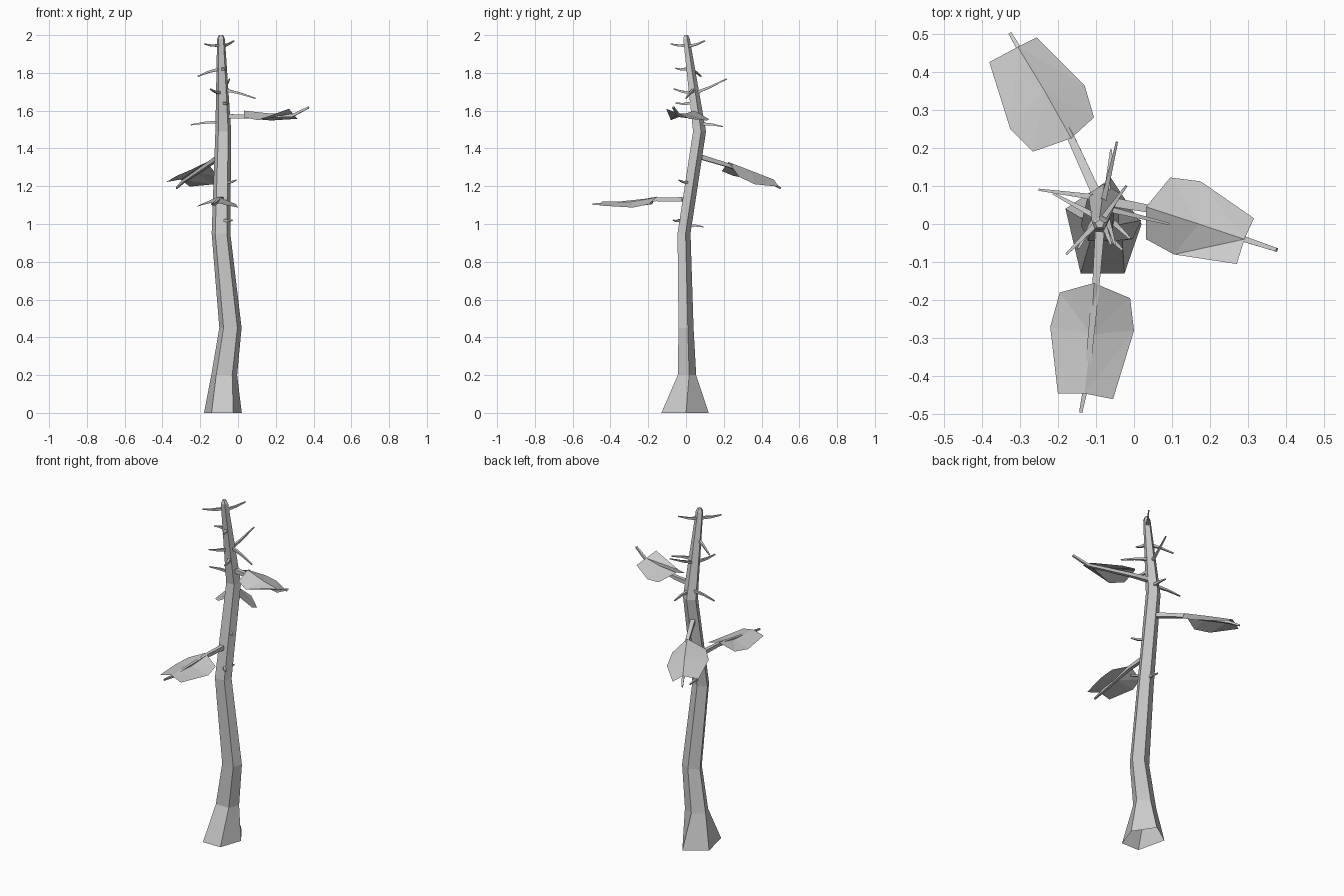
import bpy, bmesh, math
from mathutils import Vector

def finish(name, bm):
    bmesh.ops.recalc_face_normals(bm, faces=bm.faces)
    me = bpy.data.meshes.new(name)
    bm.to_mesh(me)
    bm.free()
    ob = bpy.data.objects.new(name, me)
    bpy.context.collection.objects.link(ob)
    return ob

def loft(bm, rings, cap_start=False):
    """Skin a list of equal-length rings, closing the far end."""
    vr = [[bm.verts.new(p) for p in r] for r in rings]
    n = len(vr[0])
    for a, b in zip(vr, vr[1:]):
        for i in range(n):
            bm.faces.new((a[i], a[(i + 1) % n], b[(i + 1) % n], b[i]))
    bm.faces.new(vr[-1])
    if cap_start:
        bm.faces.new(vr[0][::-1])

def limb(bm, pts, r0, r1, sides=4):
    """Tapered stick along a few points."""
    pts = [Vector(p) for p in pts]
    rings = []
    for i, p in enumerate(pts):
        d = (pts[min(i + 1, len(pts) - 1)] - pts[max(i - 1, 0)]).normalized()
        u = d.cross(Vector((0, 0, 1))).normalized()
        v = u.cross(d)
        r = r0 + (r1 - r0) * i / (len(pts) - 1)
        angs = [math.tau * (k + 0.5) / sides for k in range(sides)]
        rings.append([p + r * (u * math.cos(a) + v * math.sin(a)) for a in angs])
    loft(bm, rings, True)

# Five-sided trunk, flared and open at the foot
foot = [(-0.14, -0.13, 0), (-0.025, -0.13, 0), (0.02, 0, 0), (-0.06, 0.12, 0), (-0.18, 0.04, 0)]
path = [(-0.073, 0.0, 0.2, 0.072, 0.054), (-0.04, -0.004, 0.45, 0.062, 0.044),
        (-0.09, -0.014, 0.95, 0.052, 0.038), (-0.078, 0.068, 1.49, 0.044, 0.038),
        (-0.09, 0.001, 1.98, 0.022, 0.019), (-0.09, 0.0, 2.0, 0.012, 0.011)]
rings = [foot]
for x, y, z, rx, ry in path:
    rings.append([(x + rx * math.cos(math.radians(a)), y + ry * math.sin(math.radians(a)), z)
                  for a in (-126, -54, 18, 90, 162)])
bm = bmesh.new()
loft(bm, rings)
finish("trunk", bm)

# Branches carrying foliage, slightly bent
bm = bmesh.new()
limb(bm, [(-0.09, -0.02, 1.13), (-0.1, -0.16, 1.13), (-0.125, -0.42, 1.105), (-0.14, -0.495, 1.105)], 0.017, 0.006)
limb(bm, [(-0.07, 0.06, 1.57), (0.04, 0.04, 1.568), (0.29, -0.04, 1.575), (0.375, -0.068, 1.618)], 0.018, 0.007)
limb(bm, [(-0.09, 0.06, 1.36), (-0.165, 0.225, 1.31), (-0.29, 0.44, 1.225), (-0.325, 0.5, 1.19)], 0.018, 0.006)
finish("branches", bm)

# Foliage pads: a raised midrib (3 points) with a left and right edge (3 points each)
def pad(name, mid, left, right):
    bm = bmesh.new()
    m, l, r = [[bm.verts.new(p) for p in row] for row in (mid, left, right)]
    for e in (l, r):
        bm.faces.new((m[0], m[1], e[0]))
        bm.faces.new((m[1], e[1], e[0]))
        bm.faces.new((m[1], m[2], e[1]))
        bm.faces.new((m[2], e[2], e[1]))
    finish(name, bm)

pad("front_foliage",
    [(-0.105, -0.155, 1.145), (-0.112, -0.29, 1.12), (-0.13, -0.445, 1.118)],
    [(-0.195, -0.18, 1.105), (-0.22, -0.27, 1.092), (-0.2, -0.445, 1.1)],
    [(-0.01, -0.195, 1.105), (0.0, -0.28, 1.087), (-0.055, -0.46, 1.098)])
pad("right_foliage",
    [(0.032, 0.045, 1.6), (0.17, 0.0, 1.585), (0.29, -0.04, 1.585)],
    [(0.095, 0.122, 1.555), (0.175, 0.112, 1.548), (0.315, 0.015, 1.557)],
    [(0.032, -0.04, 1.565), (0.105, -0.08, 1.55), (0.27, -0.105, 1.61)])
pad("back_foliage",
    [(-0.165, 0.225, 1.328), (-0.235, 0.35, 1.28), (-0.305, 0.465, 1.235)],
    [(-0.265, 0.19, 1.28), (-0.325, 0.25, 1.255), (-0.38, 0.425, 1.222)],
    [(-0.105, 0.28, 1.25), (-0.13, 0.365, 1.21), (-0.255, 0.49, 1.198)])

# Bare twigs
twigs = [
    ((-0.1, 0, 1.945), (-0.178, -0.08, 1.953)), ((-0.085, 0.01, 1.94), (-0.02, 0.1, 1.97)),
    ((-0.1, 0.02, 1.82), (-0.212, 0.08, 1.782)), ((-0.08, 0, 1.82), (-0.06, -0.055, 1.825)),
    ((-0.085, 0.04, 1.69), (-0.045, 0.215, 1.768)), ((-0.1, 0.02, 1.695), (-0.147, -0.065, 1.715)),
    ((-0.07, 0.04, 1.71), (0.092, 0.0, 1.665)), ((-0.075, 0.03, 1.64), (-0.05, -0.055, 1.64)),
    ((-0.1, 0.07, 1.54), (-0.25, 0.09, 1.525)), ((-0.07, 0.09, 1.53), (-0.06, 0.195, 1.515)),
    ((-0.06, 0.01, 1.22), (-0.01, -0.038, 1.232)), ((-0.07, -0.03, 1.02), (-0.03, -0.068, 1.02)),
    ((-0.09, 0.01, 0.99), (-0.09, 0.092, 0.985))]
bm = bmesh.new()
for a, b in twigs:
    a, b = Vector(a), Vector(b)
    limb(bm, [a, (a + b) / 2 + Vector((0, 0, 0.004 if b.z < a.z else -0.004)), b], 0.011, 0.004)
finish("twigs", bm)
